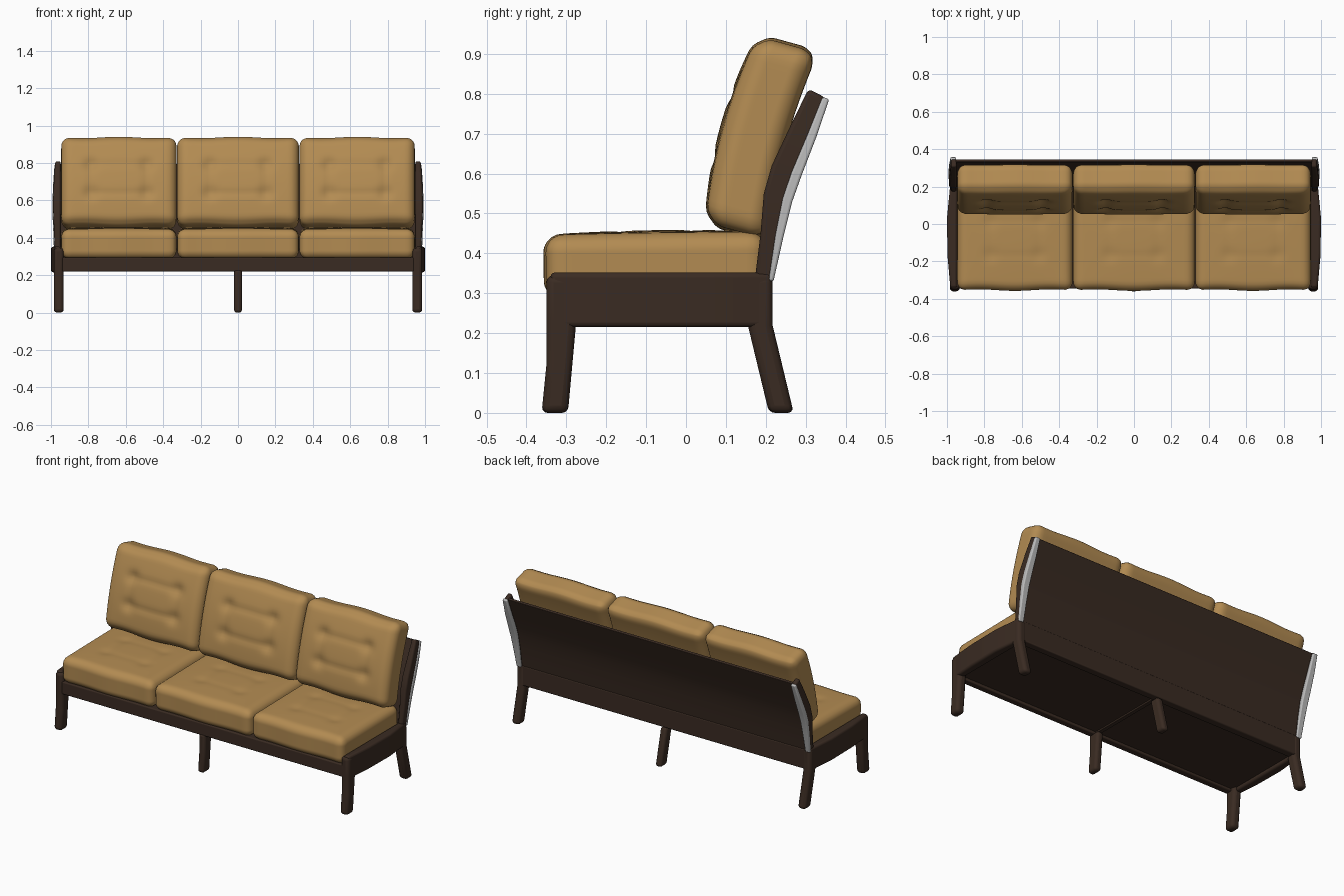
import bpy, bmesh, math
from mathutils import Vector, Matrix

old = bpy.data.objects.get("Cube")
if old:
    bpy.data.objects.remove(old, do_unlink=True)


def material(name, rgb, rough):
    m = bpy.data.materials.new(name)
    m.use_nodes = True
    m.diffuse_color = (*rgb, 1)
    node = m.node_tree.nodes["Principled BSDF"]
    node.inputs["Base Color"].default_value = (*rgb, 1)
    node.inputs["Roughness"].default_value = rough
    return m


TAN = material("tan leather", (0.45, 0.26, 0.085), 0.6)
WOOD = material("dark brown wood", (0.042, 0.024, 0.016), 0.6)
GREY = material("light grey edging", (0.5, 0.5, 0.5), 0.5)


def finish(name, bm, mat, angle=40):
    bmesh.ops.recalc_face_normals(bm, faces=bm.faces)
    mesh = bpy.data.meshes.new(name)
    bm.to_mesh(mesh)
    bm.free()
    mesh.materials.append(mat)
    ob = bpy.data.objects.new(name, mesh)
    bpy.context.collection.objects.link(ob)
    bpy.ops.object.select_all(action='DESELECT')
    bpy.context.view_layer.objects.active = ob
    ob.select_set(True)
    bpy.ops.object.shade_smooth_by_angle(angle=math.radians(angle))
    return ob


def beam(name, stations, x0, x1, mat=WOOD, bevel=0.012, mirror=False, bulge=None):
    """Loft a four-sided bar through stations of (y, z) edge pairs."""
    bm = bmesh.new()
    rings = []
    for i, (ya, za, yb, zb) in enumerate(stations):
        out = x1 + (bulge[i] if bulge else 0)
        pts = [(x0, ya, za), (out, ya, za), (out, yb, zb), (x0, yb, zb)]
        rings.append([bm.verts.new(p) for p in pts])
    for a, b in zip(rings, rings[1:]):
        for k in range(4):
            bm.faces.new((a[k], a[(k + 1) % 4], b[(k + 1) % 4], b[k]))
    bm.faces.new(rings[0])
    bm.faces.new(rings[-1])
    ob = finish(name, bm, mat)
    if mirror:
        ob.modifiers.new("Mirror", 'MIRROR').use_bisect_axis[0] = False
    bev = ob.modifiers.new("Bevel", 'BEVEL')
    bev.width, bev.segments, bev.limit_method = bevel, 3, 'ANGLE'
    bev.angle_limit = math.radians(35)
    return ob


def cushion(name, half, r, place, tufts, depth, bend=0.0, crown=0.0):
    """Rounded pad whose +z face is pulled in at the tufts and along lines between them."""
    bm = bmesh.new()
    bmesh.ops.create_cube(bm, size=2)
    bmesh.ops.subdivide_edges(bm, edges=bm.edges[:], cuts=31, use_grid_fill=True)
    h = Vector(half)
    tx, ty = tufts
    for v in bm.verts:
        u, w, top = v.co
        p = Vector(c * s for c, s in zip(v.co, h))
        core = Vector(max(-(s - r), min(s - r, c)) for c, s in zip(p, h))
        d = p - core
        if d.length > 1e-6:
            p = core + d.normalized() * min(r, max(abs(c) for c in d))
        if top > 0.99:
            dx, dy = abs(p.x) - tx, abs(p.y) - ty
            dip = math.exp(-(dx * dx + dy * dy) / 0.0011)
            in_x, in_y = abs(p.x) < tx, abs(p.y) < ty
            crease = max(math.exp(-(dx / 0.018) ** 2) * in_y, math.exp(-(dy / 0.018) ** 2) * in_x)
            p.z += crown * (1 - u * u) * (1 - w * w) - depth * (dip + 0.3 * crease * (1 - dip))
        p.z += bend * (1 - w * w)
        # soft wave along the long edges
        p.y += 0.004 * w * math.cos(u * 5)
        v.co = place @ p
    return finish(name, bm, TAN, 60)


# Cushions: three seats and three backs
tilt = math.radians(74.5)
for label, x, hw in (("right", -0.637, 0.308), ("middle", 0, 0.325), ("left", 0.637, 0.308)):
    seat = Matrix.Translation((x, -0.075, 0.37)) @ Matrix.Rotation(math.radians(0.8), 4, 'X')
    cushion(label + "_seat_cushion", (hw, 0.278, 0.08), 0.045, seat, (0.13, 0.09), 0.007, crown=0.008)
    back = Matrix.Translation((x, 0.19, 0.69)) @ Matrix.Rotation(tilt, 4, 'X')
    cushion(label + "_back_cushion", (hw, 0.245, 0.08), 0.05, back, (0.15, 0.08), 0.02,
            bend=0.018, crown=0.01)

# Legs
front_leg = [(-0.362, 0, -0.296, 0), (-0.35, 0.12, -0.285, 0.12),
             (-0.35, 0.23, -0.275, 0.23), (-0.35, 0.345, -0.27, 0.345)]
back_leg = [(0.208, 0, 0.27, 0), (0.155, 0.22, 0.217, 0.22), (0.15, 0.345, 0.217, 0.345)]
beam("front_legs", front_leg, 0.932, 0.985, bevel=0.018, mirror=True)
beam("back_legs", back_leg, 0.932, 0.985, bevel=0.018, mirror=True)
beam("middle_front_leg", front_leg[:3], -0.021, 0.021, bevel=0.015)
beam("middle_back_leg", back_leg[:2], -0.021, 0.021, bevel=0.015)

# Base frame
beam("side_rails", [(-0.34, 0.215, -0.34, 0.352), (-0.17, 0.215, -0.17, 0.352),
                    (0.03, 0.215, 0.03, 0.352), (0.215, 0.215, 0.215, 0.352)],
     0.945, 0.982, mirror=True, bulge=(0, 0.015, 0.018, 0))
beam("front_rail", [(-0.345, 0.22, -0.345, 0.295), (-0.305, 0.22, -0.305, 0.295)], -0.95, 0.95, bevel=0.006)
beam("back_rail", [(0.17, 0.22, 0.17, 0.34), (0.215, 0.22, 0.215, 0.34)], -0.95, 0.95, bevel=0.006)
beam("seat_base", [(-0.32, 0.235, -0.32, 0.295), (0.19, 0.235, 0.19, 0.295)], -0.95, 0.95, bevel=0.003)
beam("centre_crossbar", [(-0.32, 0.225, -0.32, 0.26), (0.19, 0.225, 0.19, 0.26)], -0.012, 0.012, bevel=0.003)

# Curved back posts, panel and grey edging share one sweep
post = [(0.172, 0.33, 0.215, 0.33), (0.187, 0.45, 0.232, 0.445), (0.195, 0.55, 0.25, 0.535),
        (0.215, 0.62, 0.272, 0.6), (0.262, 0.72, 0.312, 0.695), (0.307, 0.812, 0.35, 0.79)]
beam("back_posts", post, 0.948, 0.98, bevel=0.01, mirror=True, bulge=(0, 0.004, 0.008, 0.008, 0.004, -0.003))
panel = [(b - 0.018, d + 0.006, b - 0.004, d) for a, c, b, d in post]
beam("back_panel", panel, -0.952, 0.952, bevel=0.003)
edging = [(b - 0.008, d + 0.002, b + t, d - t * 0.4)
          for (a, c, b, d), t in zip(post, (0.004, 0.012, 0.016, 0.017, 0.014, 0.009))]
beam("back_edging", edging, 0.951, 0.984, GREY, bevel=0.006, mirror=True, bulge=(0, 0.004, 0.008, 0.008, 0.004, -0.003))
